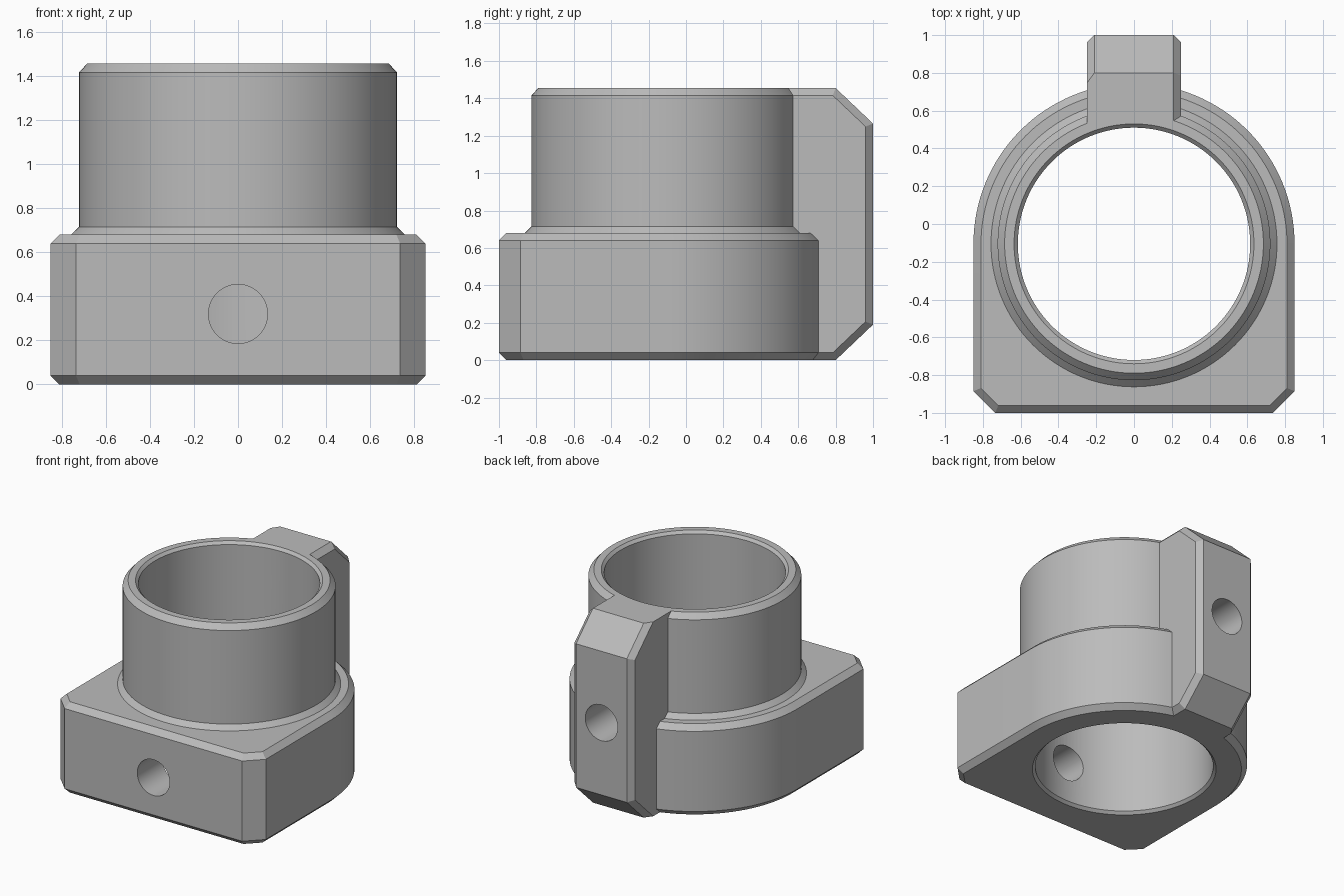
import bpy, bmesh, math

if "Cube" in bpy.data.objects:
    bpy.data.objects.remove(bpy.data.objects["Cube"], do_unlink=True)

AXIS_Y = -0.105      # centre line of the bore
TOP = 1.455
CH = 0.04            # edge chamfer
SEG = 128

grey = bpy.data.materials.new("plain grey")
grey.use_nodes = True
colour = (0.5, 0.5, 0.5, 1)
grey.diffuse_color = colour
grey.node_tree.nodes["Principled BSDF"].inputs["Base Color"].default_value = colour


def loft(name, rings):
    """Closed solid through a list of matching point rings."""
    bm = bmesh.new()
    loops = [[bm.verts.new(p) for p in ring] for ring in rings]
    n = len(loops[0])
    for a, b in zip(loops, loops[1:]):
        for i in range(n):
            j = (i + 1) % n
            bm.faces.new((a[i], a[j], b[j], b[i]))
    bm.faces.new(loops[0])
    bm.faces.new(loops[-1])
    bmesh.ops.recalc_face_normals(bm, faces=bm.faces)
    mesh = bpy.data.meshes.new(name)
    bm.to_mesh(mesh)
    bm.free()
    mesh.materials.append(grey)
    obj = bpy.data.objects.new(name, mesh)
    bpy.context.collection.objects.link(obj)
    return obj


def circle(r, z):
    return [(r * math.cos(math.tau * i / SEG), AXIS_Y + r * math.sin(math.tau * i / SEG), z)
            for i in range(SEG)]


def turned(name, profile):
    return loft(name, [circle(r, z) for r, z in profile])


def base_outline(inset, z):
    """Half round at the back, square front with cut corners."""
    r, front = 0.85 - inset, -1 + inset
    cut = 0.115 - inset * (2 - math.sqrt(2))
    half = SEG // 2
    pts = [(r * math.cos(math.pi * i / half), AXIS_Y + r * math.sin(math.pi * i / half), z)
           for i in range(half + 1)]
    return pts + [(-r, front + cut, z), (-r + cut, front, z),
                  (r - cut, front, z), (r, front + cut, z)]


def fin_outline(x, back, knee, low, high):
    slope = 0.195 - (0.80 - knee) + (1 - back)
    drop = (back - knee) * 0.95
    return [(x, 0.3, low), (x, knee, low), (x, back, low + drop),
            (x, back, high - drop), (x, knee, high), (x, 0.3, high)]


def combine(target, other, operation):
    mod = target.modifiers.new(operation.lower(), 'BOOLEAN')
    mod.operation, mod.object, mod.solver = operation, other, 'EXACT'
    bpy.context.view_layer.objects.active = target
    bpy.ops.object.modifier_apply(modifier=mod.name)
    bpy.data.objects.remove(other, do_unlink=True)


# Base block with chamfered top and bottom edges
body = loft("clamp_body", [base_outline(CH, 0), base_outline(0, CH),
                           base_outline(0, 0.64), base_outline(CH, 0.68)])

# Upper sleeve with a flared foot
sleeve = turned("sleeve", [(0.7, 0.3), (0.76, 0.3), (0.76, 0.677), (0.722, 0.715),
                           (0.722, TOP - CH), (0.685, TOP)])

# Rear fin, its long edges chamfered on the left side only
fin = loft("rear_fin", [fin_outline(-0.25, 0.96, 0.745, 0, TOP),
                        fin_outline(-0.21, 1.0, 0.8, 0, TOP),
                        fin_outline(0.21, 1.0, 0.8, 0, TOP),
                        fin_outline(0.25, 0.96, 0.785, CH, TOP - CH)])
combine(body, sleeve, 'UNION')
combine(body, fin, 'UNION')

# Main bore with chamfered mouths
bore = turned("bore_cutter", [(0.665, -0.03), (0.615, 0.02),
                              (0.615, TOP - 0.02), (0.665, TOP + 0.03)])
combine(body, bore, 'DIFFERENCE')

# Screw holes through the front wall and the rear fin
for z, y0, y1 in ((0.32, -1.1, -0.4), (0.73, 0.3, 1.1)):
    ring = [(0.134 * math.cos(math.tau * i / 64), z + 0.134 * math.sin(math.tau * i / 64))
            for i in range(64)]
    hole = loft("hole_cutter", [[(x, y, h) for x, h in ring] for y in (y0, y1)])
    combine(body, hole, 'DIFFERENCE')

# Smooth round walls, sharp chamfers
bpy.ops.object.select_all(action='DESELECT')
body.select_set(True)
bpy.context.view_layer.objects.active = body
bpy.ops.object.shade_smooth_by_angle(angle=math.radians(25))
